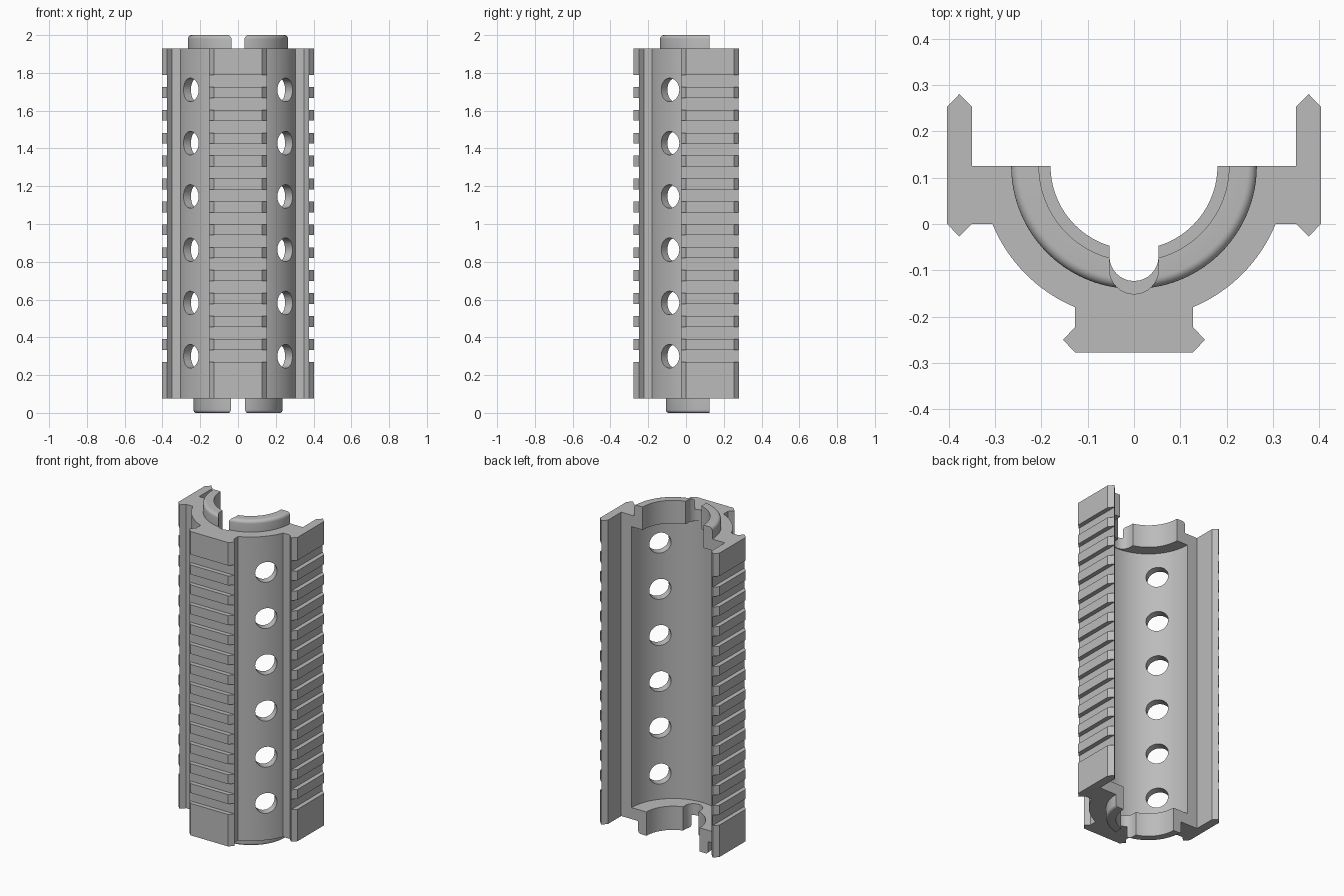
import bpy, bmesh, math
from mathutils import Matrix, Vector

cube = bpy.data.objects.get("Cube")
if cube:
    bpy.data.objects.remove(cube, do_unlink=True)

AXIS_Y = 0.125                 # centre line of the barrel channel
Z0, Z1 = 0.075, 1.93           # ends of the railed body
LIP = 0.07                     # thickness of the end walls

metal = bpy.data.materials.new("matte grey")
metal.use_nodes = True
grey = (0.5, 0.5, 0.5, 1)
metal.diffuse_color = grey
metal.node_tree.nodes["Principled BSDF"].inputs["Base Color"].default_value = grey


def finish(name, bm):
    bmesh.ops.recalc_face_normals(bm, faces=bm.faces)
    mesh = bpy.data.meshes.new(name)
    bm.to_mesh(mesh)
    bm.free()
    mesh.materials.append(metal)
    obj = bpy.data.objects.new(name, mesh)
    bpy.context.collection.objects.link(obj)
    return obj


def add_box(bm, low, high):
    low, high = Vector(low), Vector(high)
    size = Matrix.Diagonal((*(high - low), 1))
    bmesh.ops.create_cube(bm, size=1, matrix=Matrix.Translation((low + high) / 2) @ size)


def add_rod(bm, start, end, radius, sides):
    start, end = Vector(start), Vector(end)
    turn = (end - start).to_track_quat('Z', 'Y').to_matrix().to_4x4()
    bmesh.ops.create_cone(bm, cap_ends=True, segments=sides, radius1=radius, radius2=radius,
                          depth=(end - start).length,
                          matrix=Matrix.Translation((start + end) / 2) @ turn)


def cut(targets, bm):
    cutter = finish("cutter", bm)
    cutter.hide_render = True
    for target in targets:
        mod = target.modifiers.new("cut", 'BOOLEAN')
        mod.operation, mod.solver, mod.object = 'DIFFERENCE', 'EXACT', cutter
        bpy.context.view_layer.objects.active = target
        bpy.ops.object.modifier_apply(modifier=mod.name)
    bpy.data.objects.remove(cutter, do_unlink=True)


def cut_rod(targets, *args):
    bm = bmesh.new()
    add_rod(bm, *args)
    cut(targets, bm)


def half_ring(name, profile):
    """Sweep a (radius, z) section half way round the channel axis."""
    bm = bmesh.new()
    face = bm.faces.new([bm.verts.new((-r, AXIS_Y, z)) for r, z in profile])
    bmesh.ops.spin(bm, geom=[face, *face.edges, *face.verts], cent=(0, AXIS_Y, 0),
                   axis=(0, 0, 1), angle=math.pi, steps=48)
    return finish(name, bm)


def rounded_section(inner, outer, base, tip, fillet):
    up = 1 if tip > base else -1
    pts = [(inner, base), (outer, base)]
    for i in range(7):
        a = math.pi / 2 * i / 6
        pts.append((outer - fillet * (1 - math.cos(a)),
                    tip - up * fillet * (1 - math.sin(a))))
    return pts + [(inner, tip)]


# Body: right half of the section, mirrored and extruded
half = [(0.127, -0.277), (0.153, -0.25), (0.127, -0.222)]
for i in range(17):
    a = math.radians(-67.4 + 45.1 * i / 16)
    half.append((0.33 * math.cos(a), AXIS_Y + 0.33 * math.sin(a)))
half += [(0.35, 0), (0.377, -0.027), (0.403, 0), (0.403, 0.253),
         (0.377, 0.28), (0.35, 0.253), (0.35, AXIS_Y)]
outline = half + [(-x, y) for x, y in reversed(half)]
bm = bmesh.new()
base = bm.faces.new([bm.verts.new((x, y, Z0)) for x, y in outline])
new = bmesh.ops.extrude_face_region(bm, geom=[base])["geom"]
bmesh.ops.translate(bm, vec=(0, 0, Z1 - Z0), verts=[v for v in new if isinstance(v, bmesh.types.BMVert)])
body = finish("railed_body", bm)

# End collars
top = half_ring("top_collar", rounded_section(0.205, 0.265, Z1, 2.0, 0.02))
bottom = half_ring("bottom_collar", rounded_section(0.18, 0.235, Z0, 0.0, 0.015))

# Hollow channel and the narrower bores through the end walls
cut_rod([body], (0, AXIS_Y, Z0 + LIP), (0, AXIS_Y, Z1 - LIP), 0.28, 96)
cut_rod([body], (0, AXIS_Y, Z1 - 0.2), (0, AXIS_Y, 2.1), 0.205, 96)
cut_rod([body], (0, AXIS_Y, -0.1), (0, AXIS_Y, Z0 + 0.2), 0.18, 96)

# U-shaped slot through each collar and end wall
for collar, y, low, high in ((top, -0.098, Z1 - 0.15, 2.1), (bottom, -0.07, -0.1, Z0 + 0.15)):
    cut_rod([body, collar], (0, y, low), (0, y, high), 0.053, 32)
    bm = bmesh.new()
    add_box(bm, (-0.053, y, low), (0.053, 0.2, high))
    cut([body, collar], bm)

# Vent holes
bm = bmesh.new()
for side in (-1, 1):
    a = math.radians(40)
    out = Vector((side * math.cos(a), -math.sin(a), 0))
    for i in range(6):
        centre = Vector((0, AXIS_Y, 0.3 + 0.282 * i))
        add_rod(bm, centre + out * 0.22, centre + out * 0.42, 0.0625, 32)
cut([body], bm)

# Cross grooves on the three rails
bm = bmesh.new()
for i in range(13):
    low = 0.27 + 0.1213 * i
    high = low + 0.064
    add_box(bm, (-0.2, -0.4, low), (0.2, -0.25, high))
    add_box(bm, (0.376, -0.1, low), (0.5, 0.4, high))
    add_box(bm, (-0.5, -0.1, low), (-0.376, 0.4, high))
cut([body], bm)

# Smooth the curved walls, keep edges crisp
for obj in (body, top, bottom):
    bpy.ops.object.select_all(action='DESELECT')
    obj.select_set(True)
    bpy.context.view_layer.objects.active = obj
    bpy.ops.object.shade_smooth_by_angle(angle=math.radians(25))
